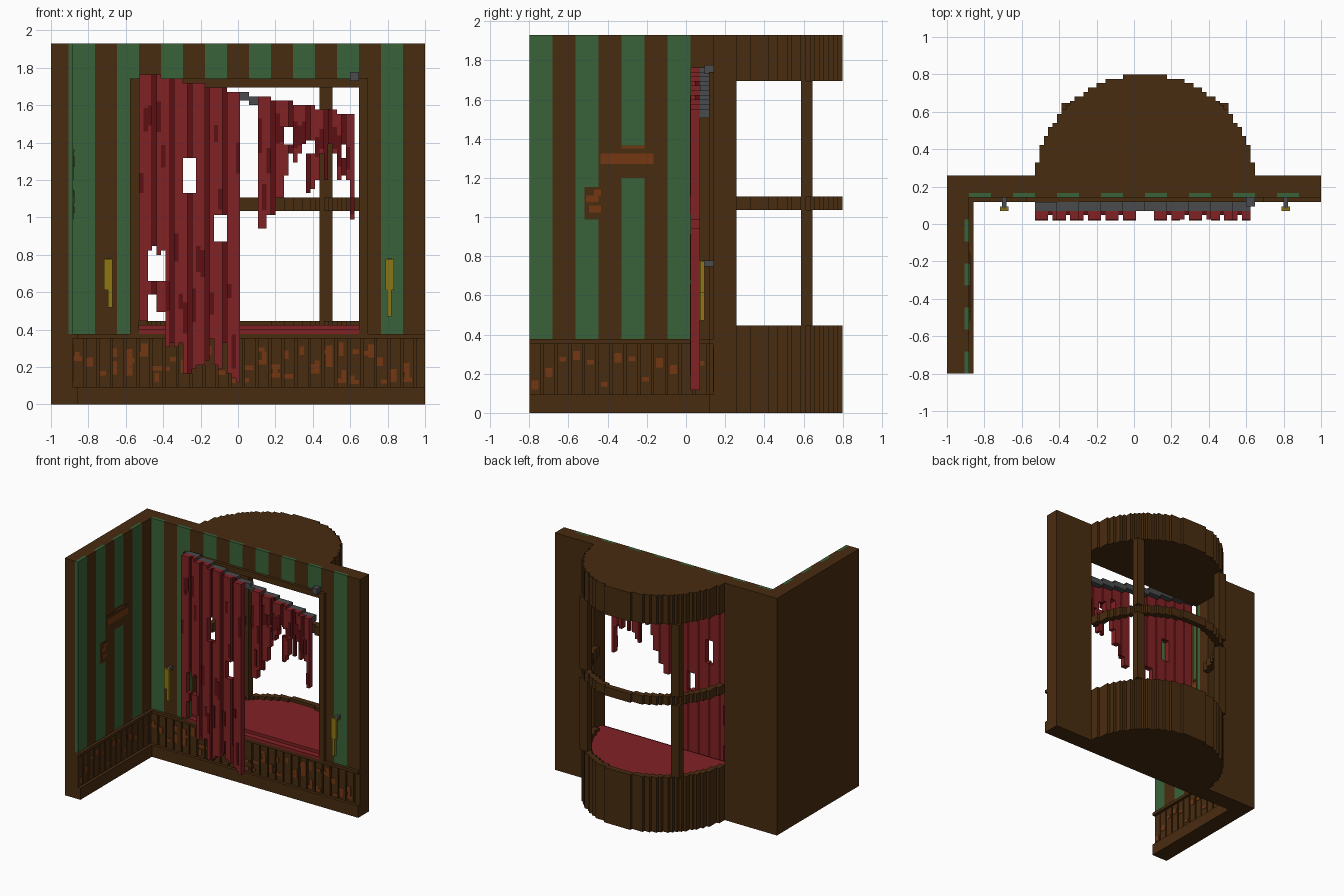
import bpy, bmesh, math, random
from mathutils import Vector

cube = bpy.data.objects.get("Cube")
if cube:
    bpy.data.objects.remove(cube, do_unlink=True)

random.seed(4)
V = 2 / 85          # size of one block; all part sizes below are in blocks


def material(name, rgb):
    m = bpy.data.materials.new(name)
    m.use_nodes = True
    col = (*rgb, 1)
    m.diffuse_color = col
    m.node_tree.nodes["Principled BSDF"].inputs["Base Color"].default_value = col
    return m


BROWN = material("dark brown wood", (0.066, 0.025, 0.005))
ORANGE = material("worn orange wood", (0.175, 0.039, 0.006))
GREEN = material("green wallpaper", (0.040, 0.124, 0.041))
RED = material("red cloth", (0.222, 0.016, 0.018))
DARK_RED = material("dark red cloth", (0.108, 0.005, 0.006))
GRAY = material("gray metal", (0.068, 0.070, 0.073))
YELLOW = material("yellow brass", (0.27, 0.185, 0.007))


def blocks(name, mat, boxes):
    """One object made of boxes (x0, x1, y0, y1, z0, z1)."""
    bm = bmesh.new()
    for x0, x1, y0, y1, z0, z1 in boxes:
        r = bmesh.ops.create_cube(bm, size=1)
        for v in r["verts"]:
            v.co = Vector((-1 + V * (x1 if v.co.x > 0 else x0),
                           -0.8 + V * (y1 if v.co.y > 0 else y0),
                           V * (z1 if v.co.z > 0 else z0)))
    me = bpy.data.meshes.new(name)
    bm.to_mesh(me)
    bm.free()
    me.materials.append(mat)
    ob = bpy.data.objects.new(name, me)
    bpy.context.collection.objects.link(ob)
    return ob


# Wall cores, with the window opening left free
blocks("back_wall", BROWN, [
    (0, 20, 41, 45, 0, 82), (70, 85, 41, 45, 0, 82),
    (20, 70, 41, 45, 0, 16), (20, 70, 41, 45, 72, 82)])
blocks("side_wall", BROWN, [(0, 4, 0, 41, 0, 82)])

# Striped wallpaper layer: every ten blocks, five green and five brown
green, brown = [], []
for x in range(5, 85, 5):
    z0 = 74 if 20 <= x < 70 else 16
    (green if x % 10 == 5 else brown).append((x, x + 5, 40, 41, z0, 82))
for y in range(0, 40, 5):
    (green if y % 10 == 0 else brown).append((4, 5, y, y + 5, 16, 82))
blocks("wallpaper_green_stripes", GREEN, green)
blocks("wallpaper_brown_stripes", BROWN, brown + [(4, 5, 40, 41, 16, 82)])

# Window trim
blocks("window_trim", BROWN, [
    (18, 20, 39, 41, 16, 74), (70, 72, 39, 41, 16, 74), (20, 70, 39, 41, 72, 74)])

# Wainscot: baseboard, top rail and slats on both walls
blocks("baseboard", BROWN, [
    (6, 85, 39, 41, 0, 4), (4, 6, 0, 41, 0, 4)])
blocks("wainscot_rail", BROWN, [
    (6, 85, 39, 41, 15, 16), (4, 6, 0, 41, 15, 16)])
blocks("wainscot_slats", BROWN,
       [(x, min(x + 2.5, 85), 40, 41, 4, 15) for x in range(5, 85, 3)]
       + [(4, 5, y, y + 2.5, 4, 15) for y in range(0, 40, 3)])

# Worn patches on the slats
T = 0.15
patches = []
for x in range(5, 83, 3):
    for k in range(random.choice((1, 2, 2))):
        a, w = x + random.choice((0, 0.5, 1)), random.choice((1, 1.5))
        z, h = random.uniform(4.5, 12), random.choice((1, 2, 3))
        patches.append((a, a + w, 40 - T, 40, z, z + h))
        if random.random() < 0.5:
            patches.append((x, x + 2, 40 - T * 0.8, 40, z, z + 1))
for y in range(0, 40, 3):
    if random.random() < 0.65:
        z = random.uniform(4.5, 12)
        patches.append((5, 5 + T, y + 0.5, y + 2, z, z + random.choice((1, 2))))
blocks("worn_patches", ORANGE, patches)

# Damaged spots in the side wall paper
blocks("damage_edges", BROWN, [
    (5, 5.15, 15, 28, 53.5, 57.2), (5, 5.15, 18, 27, 51, 53.5),
    (5, 5.15, 20, 25, 57.2, 58), (5, 5.15, 12, 16, 42, 49)])
blocks("damage_wood", ORANGE, [
    (5, 5.3, 15.4, 27, 54, 56.3), (5, 5.3, 20, 25, 57.4, 57.9),
    (5, 5.3, 13, 15.5, 43.5, 45), (5, 5.3, 12.3, 15, 45.8, 47.2),
    (5, 5.3, 14, 15.5, 47.2, 48.5)])


# Rounded bay, built as stepped columns
def reach(radius, dx):
    return math.floor(math.sqrt(max(radius ** 2 - dx ** 2, 0)) + 0.5)


def bay(name, mat, z0, z1, outer=25, inner=0, start=45):
    out = []
    for i in range(20, 70):
        dx = i + 0.5 - 45
        y0 = max(start, 43 + reach(inner, dx)) if inner else start
        y1 = max(43 + reach(outer, dx), 45)
        if y1 > y0:
            out.append((i, i + 1, y0, y1, z0, z1))
    return blocks(name, mat, out)


bay("bay_base", BROWN, 0, 16)
bay("bay_rim", BROWN, 16, 19, inner=23)
bay("bay_rail", BROWN, 44, 47, inner=23)
bay("bay_roof", BROWN, 72, 82)
bay("seat_cushion", RED, 16, 18, outer=23, start=41)
blocks("seat_front_edge", RED, [(20, 70, 39, 41, 16, 17)])
blocks("bay_posts", BROWN, [
    (x, x + 3, 59, 61.5, z0, z1) for x in (26, 61) for z0, z1 in ((19, 44), (47, 72))])


# Slanted curtain rod and torn curtains
def rod_top(x):
    return 75 - math.floor((x - 20) * 0.2)


blocks("curtain_rod", GRAY, [
    (x, x + 1, 37, 39, rod_top(x) - 2, rod_top(x)) for x in range(20, 69)])
blocks("rod_bracket", GRAY, [(68, 70, 38, 40, 73.5, 75.5)])


def curtain(name, x0, bottoms, holes, scraps=()):
    """Hanging columns with every fourth one a recessed dark fold."""
    folds, pleats = [], []
    for i, low in enumerate(bottoms):
        spans, top = [], rod_top(x0 + i)
        for a, b, h0, h1 in sorted(holes, key=lambda h: -h[3]):
            if a <= i <= b and h0 > low:
                spans.append((h1, top))
                top = h0
        spans.append((low, top))
        spans += [(s0, s1) for a, b, s0, s1 in scraps if a <= i <= b]
        for z0, z1 in spans:
            if i % 4 == 3:
                folds.append((x0 + i, x0 + i + 1, 36, 37, z0, z1))
            else:
                pleats.append((x0 + i, x0 + i + 1, 35, 37, z0, z1))
    blocks(name + "_pleats", RED, pleats)
    blocks(name + "_folds", DARK_RED, folds)
    # faded stains on the pleats
    stains = []
    for i, low in enumerate(bottoms):
        if i % 4 != 3:
            z = random.uniform(low + 1, rod_top(x0 + i) - 9)
            z1 = z + random.uniform(3, 8)
            if not any(a <= i <= b and z < h1 and z1 > h0 for a, b, h0, h1 in holes):
                stains.append((x0 + i, x0 + i + 1, 35 - T, 35, z, z1))
    blocks(name + "_stains", DARK_RED, stains)


curtain("right_curtain", 20,
        [19, 19, 35, 36, 34, 35, 13, 14, 13, 14, 7, 7, 8, 9, 9, 10,
         15, 9, 8, 14, 7, 6, 5],
        [(10, 12, 48, 56), (17, 19, 37, 43)],
        [(2, 5, 25, 28), (4, 5, 21, 25)])
curtain("left_curtain", 47,
        [40, 40, 43, 43, 47, 47, 52, 57, 55, 57, 61, 48, 49, 51, 57, 51,
         60, 57, 51, 52, 51, 42],
        [(6, 7, 59, 63), (11, 12, 57, 60), (19, 19, 56, 59)])

# Wall lamps
for side, x, low in (("right", 12, 22), ("left", 76, 20)):
    tail = x + 1 if side == "right" else x + 0.4
    blocks(side + "_lamp", YELLOW, [
        (x, x + 2, 37, 38, 26, 33), (tail, tail + 1, 37, 38, low, 26)])
    blocks(side + "_lamp_bracket", GRAY, [(x + 0.5, x + 1.5, 37.5, 40, 31.8, 33.1)])
